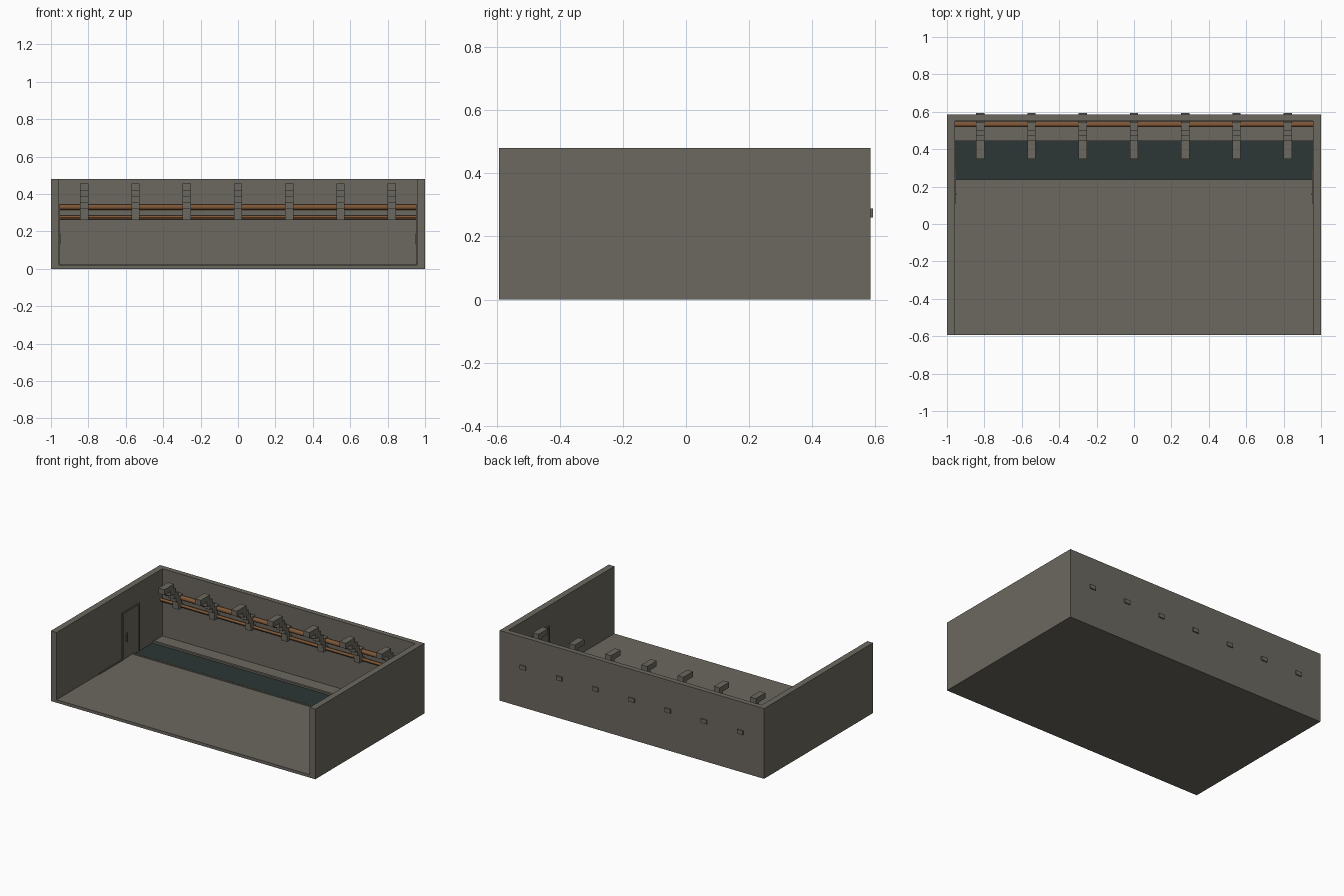
import bpy
import math

if "Cube" in bpy.data.objects:
    bpy.data.objects.remove(bpy.data.objects["Cube"])


def material(name, rgb):
    m = bpy.data.materials.new(name)
    m.diffuse_color = (*rgb, 1)
    m.use_nodes = True
    m.node_tree.nodes["Principled BSDF"].inputs["Base Color"].default_value = m.diffuse_color
    return m


STONE = material("grey stone", (0.150, 0.140, 0.115))
WATER = material("dark teal water", (0.026, 0.037, 0.037))
COPPER = material("brown copper", (0.21, 0.095, 0.038))


def box(name, x, y, z, mat=STONE):
    """Box from (min, max) pairs on each axis."""
    bpy.ops.mesh.primitive_cube_add(
        size=1, location=[(a + b) / 2 for a, b in (x, y, z)])
    ob = bpy.context.object
    ob.name = name
    ob.scale = [b - a for a, b in (x, y, z)]
    bpy.ops.object.transform_apply(location=False, rotation=False, scale=True)
    ob.data.materials.append(mat)
    return ob


FRONT, BACK = -0.593, 0.585
INNER_X, INNER_Y = 0.957, 0.55
inside = (-INNER_X, INNER_X)

# Three walls, open at the front
box("back_wall", (-1, 1), (INNER_Y, BACK), (0, 0.48))
for side, s in (("left", -1), ("right", 1)):
    def span(a, b):
        return tuple(sorted((s * a, s * b)))

    box(side + "_wall", span(INNER_X, 1), (FRONT, INNER_Y), (0, 0.48))

    # Door frame, handle and low threshold on the inner face
    face = span(INNER_X - 0.005, INNER_X)
    box(side + "_door_jamb_front", face, (0.11, 0.12), (0.02, 0.345))
    box(side + "_door_jamb_back", face, (0.29, 0.30), (0.02, 0.345))
    box(side + "_door_lintel", face, (0.11, 0.30), (0.335, 0.345))
    box(side + "_door_handle", span(INNER_X - 0.008, INNER_X),
        (0.155, 0.165), (0.13, 0.19))
    box(side + "_threshold", face, (-0.14, 0.11), (0.02, 0.028))

# Floor, channel with curbs, and rear ledge
box("base_slab", inside, (FRONT, INNER_Y), (0, 0.006))
box("floor", inside, (FRONT, 0.225), (0.006, 0.02))
box("front_curb", inside, (0.225, 0.238), (0.006, 0.025))
box("water", inside, (0.238, 0.443), (0.006, 0.013), WATER)
box("back_curb", inside, (0.443, 0.458), (0.006, 0.025))
box("rear_ledge", inside, (0.458, INNER_Y), (0.006, 0.02))

# Pipes along the back wall
for name, z, r in (("upper_pipe", 0.330, 0.015), ("lower_pipe", 0.275, 0.011)):
    bpy.ops.mesh.primitive_cylinder_add(
        vertices=12, radius=r, depth=2 * INNER_X,
        location=(0, 0.533, z), rotation=(0, math.pi / 2, 0))
    ob = bpy.context.object
    ob.name = name
    ob.data.materials.append(COPPER)
    bpy.ops.object.shade_smooth_by_angle()

# Stepped brackets: (y range, z range) of each block, from the wall upwards
STEPS = [((0.500, 0.593), (0.260, 0.288)),
         ((0.497, 0.530), (0.288, 0.320)),
         ((0.475, 0.545), (0.320, 0.352)),
         ((0.450, 0.500), (0.352, 0.384)),
         ((0.415, 0.475), (0.384, 0.418)),
         ((0.348, 0.450), (0.418, 0.455))]
for i in range(7):
    x = (i - 3) * 0.274
    for j, (y, z) in enumerate(STEPS):
        box(f"bracket_{i + 1}_step_{j + 1}", (x - 0.022, x + 0.022), y, z)
